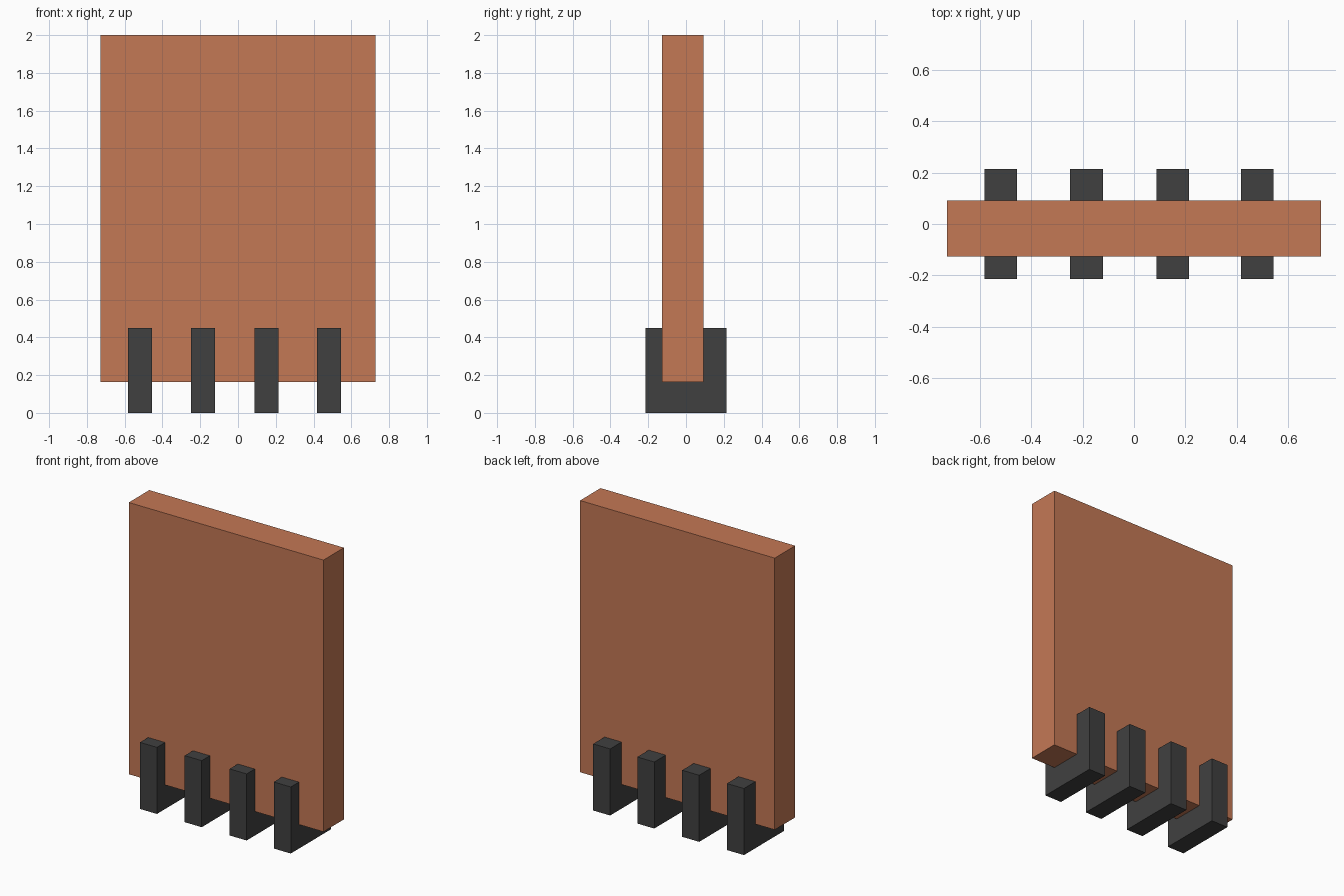
import bpy
import bmesh

if "Cube" in bpy.data.objects:
    bpy.data.objects.remove(bpy.data.objects["Cube"])


def material(name, color):
    m = bpy.data.materials.new(name)
    m.diffuse_color = (*color, 1.0)
    m.use_nodes = True
    m.node_tree.nodes["Principled BSDF"].inputs["Base Color"].default_value = m.diffuse_color
    return m


def extruded_x(name, profile, x0, x1, mat):
    """Extrude a (y, z) profile from x0 to x1."""
    bm = bmesh.new()
    face = bm.faces.new([bm.verts.new((x0, y, z)) for y, z in profile])
    ext = bmesh.ops.extrude_face_region(bm, geom=[face])["geom"]
    verts = [g for g in ext if isinstance(g, bmesh.types.BMVert)]
    bmesh.ops.translate(bm, verts=verts, vec=(x1 - x0, 0, 0))
    bmesh.ops.recalc_face_normals(bm, faces=bm.faces)
    mesh = bpy.data.meshes.new(name)
    bm.to_mesh(mesh)
    bm.free()
    mesh.materials.append(mat)
    obj = bpy.data.objects.new(name, mesh)
    bpy.context.collection.objects.link(obj)
    return obj


orange = material("terracotta", (0.552, 0.188, 0.091))
dark = material("dark grey", (0.051, 0.051, 0.051))

FRONT, BACK, BASE = -0.127, 0.092, 0.163   # slot that holds the panel
OUT, ARM_TOP = 0.214, 0.45

# Upright panel
extruded_x("panel", [(FRONT, BASE), (BACK, BASE), (BACK, 2.0), (FRONT, 2.0)],
           -0.728, 0.728, orange)

# Four U-shaped brackets gripping the lower edge
u_profile = [(-OUT, 0), (OUT, 0), (OUT, ARM_TOP), (BACK, ARM_TOP),
             (BACK, BASE), (FRONT, BASE), (FRONT, ARM_TOP), (-OUT, ARM_TOP)]
for i, x in enumerate((-0.52, -0.185, 0.151, 0.481)):
    extruded_x(f"bracket_{i + 1}", u_profile, x - 0.0635, x + 0.0635, dark)
